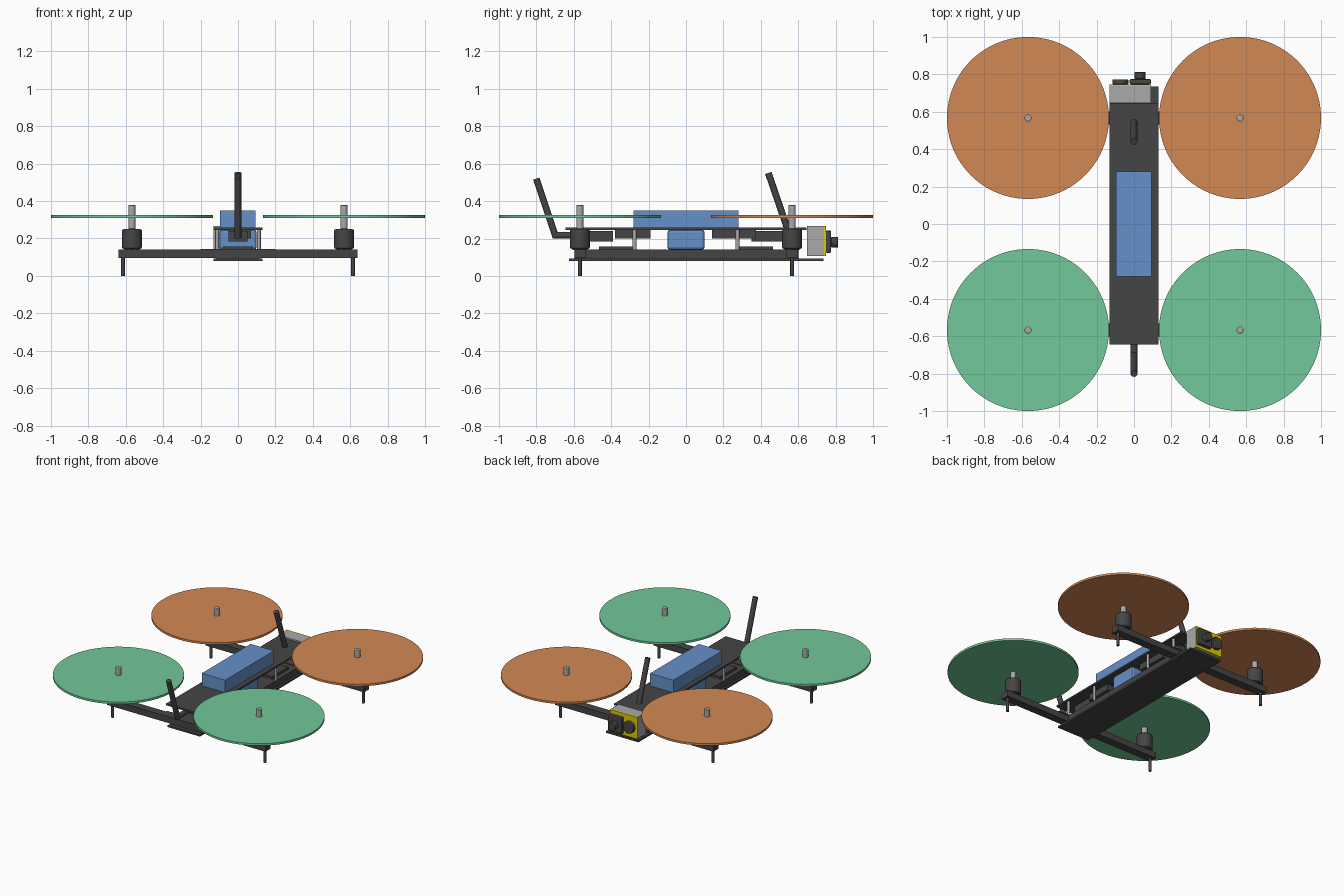
import bpy
from mathutils import Vector

if "Cube" in bpy.data.objects:
    bpy.data.objects.remove(bpy.data.objects["Cube"])


def mat(name, rgb):
    m = bpy.data.materials.new(name)
    m.diffuse_color = (*rgb, 1)
    m.use_nodes = True
    m.node_tree.nodes["Principled BSDF"].inputs["Base Color"].default_value = m.diffuse_color
    return m


DARK = mat("dark", (0.06, 0.06, 0.06))
METAL = mat("metal", (0.4, 0.4, 0.4))
BLUE = mat("blue", (0.13, 0.28, 0.58))
ORANGE = mat("orange", (0.65, 0.25, 0.09))
GREEN = mat("green", (0.17, 0.58, 0.32))
YELLOW = mat("yellow", (0.75, 0.6, 0.0))


def finish(name, m, bevel):
    o = bpy.context.object
    o.name = name
    o.data.materials.append(m)
    if bevel:
        b = o.modifiers.new("bevel", 'BEVEL')
        b.width = bevel
        b.segments = 2
        b.limit_method = 'ANGLE'
    return o


def box(name, x0, x1, y0, y1, z0, z1, m=DARK, bevel=0):
    bpy.ops.mesh.primitive_cube_add(size=1, location=((x0+x1)/2, (y0+y1)/2, (z0+z1)/2))
    bpy.context.object.scale = (x1-x0, y1-y0, z1-z0)
    bpy.ops.object.transform_apply(location=False, rotation=False, scale=True)
    return finish(name, m, bevel)


def rod(name, a, b, r, m=DARK, bevel=0, sides=24):
    a, b = Vector(a), Vector(b)
    d = b - a
    bpy.ops.mesh.primitive_cylinder_add(vertices=sides, radius=r, depth=d.length, location=(a+b)/2,
                                        rotation=d.to_track_quat('Z', 'Y').to_euler())
    bpy.ops.object.shade_smooth_by_angle()
    return finish(name, m, bevel)


# Fuselage plates and lower frame
box("bottom_plate", -.13, .13, -.625, .735, .08, .093)
box("lower_frame", -.115, .115, -.597, .6, .093, .14)
box("top_plate", -.13, .13, -.643, .643, .246, .258)

# Batteries
box("top_battery", -.095, .093, -.28, .28, .258, .35, BLUE)
box("inner_battery", -.1, .1, -.1, .1, .14, .246, BLUE, .015)

for sy in (-1, 1):
    y = sy * .567
    # Cross arm and its clamp
    box("cross_arm", -.64, .64, y-.03, y+.03, .095, .14)
    box("arm_clamp", -.2, .2, y-.035, y+.035, .138, .144)
    # Electronics inside the body
    box("lower_board", -.08, .08, *sorted((sy*.28, sy*.465)), .14, .158)
    box("hanging_module", -.05, .07, *sorted((sy*.14, sy*.375)) if sy > 0 else (-.38, -.19), .2, .246)
    box("end_module", -.05, .05, *((.35, .52) if sy > 0 else (-.55, -.39)), .185, .24)
    for sx in (-1, 1):
        x = sx * .567
        # Standoffs between the plates
        for py in (.275, .54):
            rod("standoff", (sx*.112, sy*py, .14), (sx*.112, sy*py, .246), .01, METAL, sides=16)
        # Motor, shaft, rotor disc and landing leg
        rod("motor", (x, y, .145), (x, y, .25), .053, DARK, .008, 32)
        rod("motor_mount", (x, y, .138), (x, y, .147), .04)
        rod("motor_shaft", (x, y, .25), (x, y, .38), .019, METAL, .004)
        rod("rotor_disc", (x, y, .31), (x, y, .325), .433, ORANGE if sy > 0 else GREEN, 0, 96)
        rod("landing_leg", (sx*.615, y, 0), (sx*.615, y, .1), .01, sides=16)

# Antennas, each with a short horizontal base
rod("front_antenna_base", (0, -.56, .217), (0, -.705, .217), .018)
rod("front_antenna", (0, -.695, .205), (0, -.8, .52), .018)
rod("rear_antenna", (0, .56, .2), (0, .44, .55), .018)

# Camera unit at the back
box("camera_body", -.13, .09, .647, .737, .107, .266, METAL)
box("camera_face", -.13, .09, .737, .747, .107, .266, YELLOW)
box("main_lens_housing", -.023, .09, .747, .776, .123, .243, DARK, .008)
rod("main_lens", (.033, .776, .18), (.033, .812, .18), .029, DARK, .003, 32)
rod("small_lens", (-.073, .747, .185), (-.073, .772, .185), .043, DARK, .004, 32)
